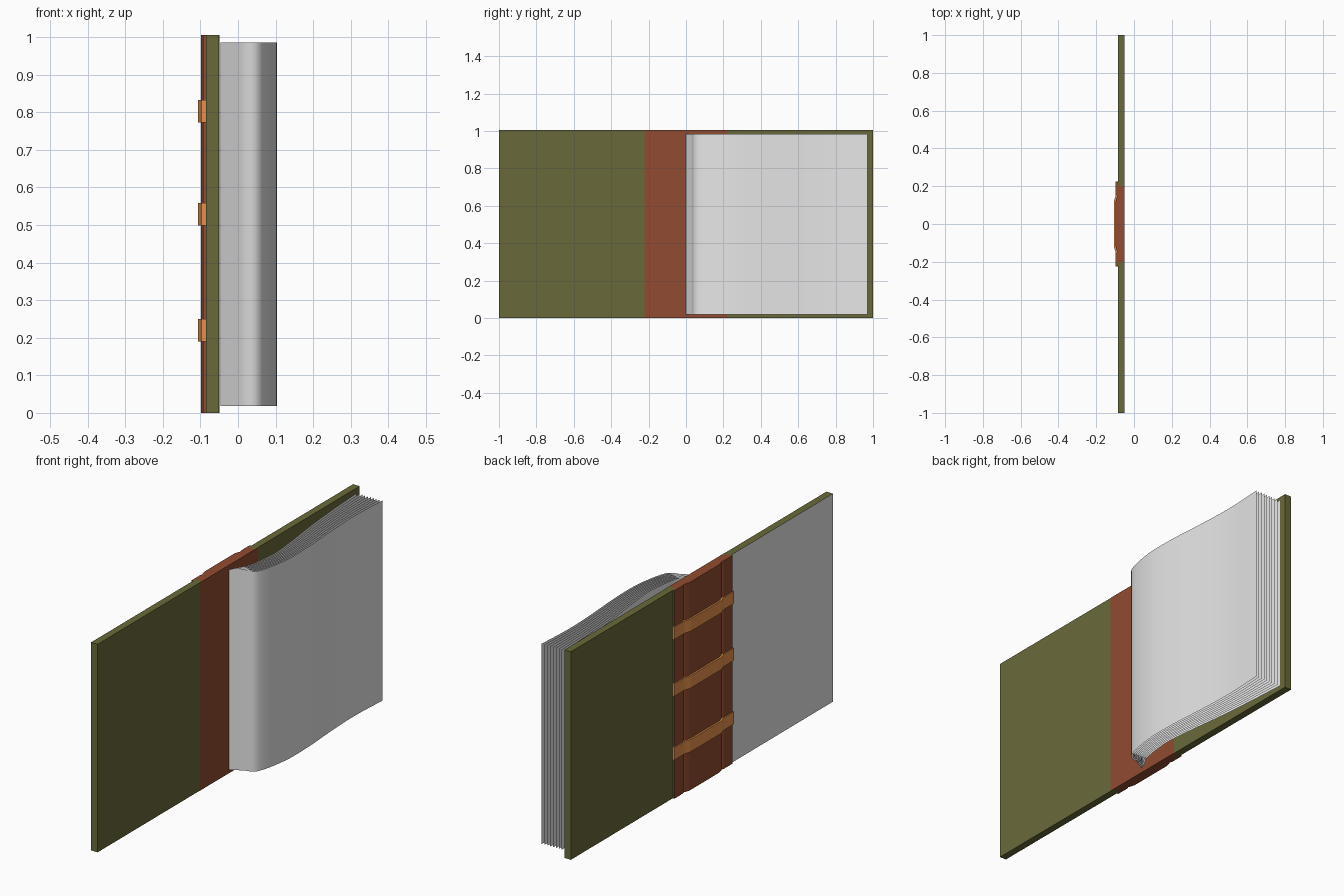
import bpy, bmesh
from mathutils import Vector

cube = bpy.data.objects.get("Cube")
if cube:
    bpy.data.objects.remove(cube, do_unlink=True)


def material(name, rgb):
    # sRGB bytes to linear colour
    col = [((c / 255 + 0.055) / 1.055) ** 2.4 for c in rgb] + [1.0]
    m = bpy.data.materials.new(name)
    m.use_nodes = True
    m.diffuse_color = col
    m.node_tree.nodes["Principled BSDF"].inputs["Base Color"].default_value = col
    return m


green = material("olive cloth", (105, 105, 58))
brown = material("brown leather", (145, 76, 49))
tan = material("tan strap", (235, 148, 76))
paper = material("paper", (231, 231, 231))


def extrude(name, profile, z0, z1, mats, closed=True, rows=1):
    """Raise an (x, y) profile from z0 to z1, capped when closed."""
    bm = bmesh.new()
    rings = [[bm.verts.new((x, y, z0 + (z1 - z0) * r / rows)) for x, y in profile]
             for r in range(rows + 1)]
    n = len(profile)
    for low, high in zip(rings, rings[1:]):
        for i in range(n if closed else n - 1):
            j = (i + 1) % n
            bm.faces.new((low[i], low[j], high[j], high[i]))
    if closed:
        bm.faces.new(rings[0])
        bm.faces.new(rings[-1])
        bmesh.ops.recalc_face_normals(bm, faces=bm.faces)
    me = bpy.data.meshes.new(name)
    bm.to_mesh(me)
    bm.free()
    ob = bpy.data.objects.new(name, me)
    bpy.context.collection.objects.link(ob)
    for m in mats:
        me.materials.append(m)
    return ob


def smooth_path(points, steps=5):
    """Catmull-Rom curve through the points."""
    p = [Vector(q) for q in points]
    p = [2 * p[0] - p[1]] + p + [2 * p[-1] - p[-2]]
    out = []
    for a, b, c, d in zip(p, p[1:], p[2:], p[3:]):
        for s in range(steps):
            t = s / steps
            out.append(0.5 * (2 * b + (c - a) * t + (2 * a - 5 * b + 4 * c - d) * t ** 2
                              + (3 * b - a - 3 * c + d) * t ** 3))
    return out + [p[-2]]


HEIGHT = 1.005
INNER, OUTER = -0.05, -0.085

# Cover boards
for name, side in (("front_cover", -1), ("back_cover", 1)):
    board = extrude(name, [(INNER, side * 0.2), (INNER, side), (OUTER, side), (OUTER, side * 0.2)],
                    0, HEIGHT, [green, paper])
    if side < 0:  # pale outer panel
        for f in board.data.polygons:
            f.material_index = int(f.normal.x < -0.9)

# Leather spine with side flaps and raised centre
half = [(-0.093, 0.222), (-0.093, 0.155), (-0.088, 0.145), (-0.092, 0.138), (-0.099, 0.115)]
mirrored = [(x, -y) for x, y in reversed(half)]
extrude("spine", [(INNER + 0.001, 0.222)] + half + mirrored + [(INNER + 0.001, -0.222)],
        0, HEIGHT, [brown])

# Straps across the spine
edge = [(-0.097, 0.226), (-0.097, 0.15), (-0.107, 0.118)]
strap_profile = [(OUTER, 0.226)] + edge + [(x, -y) for x, y in reversed(edge)] + [(OUTER, -0.226)]
for name, z in (("lower_strap", 0.22), ("middle_strap", 0.528), ("upper_strap", 0.802)):
    extrude(name, strap_profile, z - 0.03, z + 0.03, [tan])

# Fanned pages, blended between the innermost and outermost sheet
inner = [(-0.047, 0), (-0.025, 0.045), (0.0, 0.1), (0.018, 0.25), (0.006, 0.4),
         (-0.018, 0.6), (-0.033, 0.78), (-0.045, 0.97)]
outer = [(-0.047, 0), (0.01, 0.03), (0.066, 0.062), (0.1, 0.22), (0.101, 0.4),
         (0.088, 0.6), (0.083, 0.78), (0.092, 0.97)]
SHEETS = 10
for i in range(SHEETS):
    t = i / (SHEETS - 1)
    path = smooth_path([Vector(a).lerp(Vector(b), t) for a, b in zip(inner, outer)])
    # Faces look away from the cover
    page = extrude("page_%02d" % (i + 1), path, 0.018, 0.985, [paper], closed=False)
    page.data.shade_smooth()
